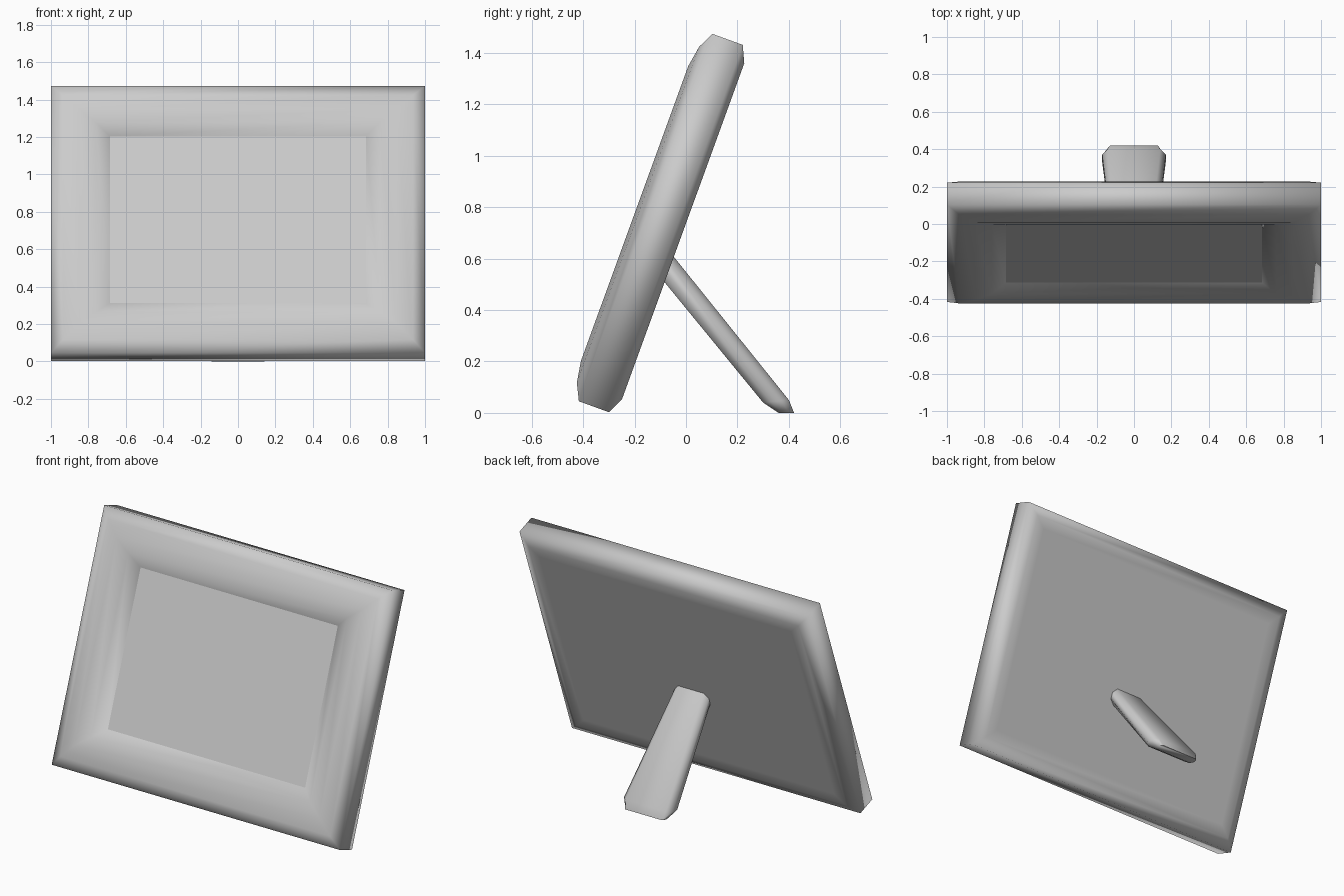
import bpy, bmesh, math
from mathutils import Vector

if "Cube" in bpy.data.objects:
    bpy.data.objects.remove(bpy.data.objects["Cube"])

TILT = math.radians(20)
S, C = math.sin(TILT), math.cos(TILT)
MID_V, HALF_V, HALF_X = 0.66, 0.76, 1.0


def lean(x, v, d):
    """Frame-local (across, up the slope, depth) to world."""
    return Vector((x, v * S + d * C, v * C - d * S))


def rect(ix, iv, d):
    """Rectangular ring inset from the outer edge."""
    hx, hv = HALF_X - ix, HALF_V - iv
    return [lean(sx * hx, MID_V + sv * hv, d)
            for sx, sv in ((-1, -1), (1, -1), (1, 1), (-1, 1))]


def loft(name, rings, cap_start=True, cap_end=True, smooth=80):
    bm = bmesh.new()
    loops = [[bm.verts.new(p) for p in ring] for ring in rings]
    for a, b in zip(loops, loops[1:]):
        n = len(a)
        for i in range(n):
            j = (i + 1) % n
            bm.faces.new((a[i], a[j], b[j], b[i]))
    if cap_start:
        bm.faces.new(loops[0][::-1])
    if cap_end:
        bm.faces.new(loops[-1])
    bmesh.ops.recalc_face_normals(bm, faces=bm.faces[:])
    me = bpy.data.meshes.new(name)
    bm.to_mesh(me)
    bm.free()
    ob = bpy.data.objects.new(name, me)
    bpy.context.collection.objects.link(ob)
    bpy.ops.object.select_all(action='DESELECT')
    ob.select_set(True)
    bpy.context.view_layer.objects.active = ob
    bpy.ops.object.shade_smooth_by_angle(angle=math.radians(smooth))
    return ob


# Frame moulding with closed back: (x inset, slope inset, depth)
profile = [(0.13, 0.13, -0.252), (0.065, 0.065, -0.252), (0, 0, -0.282),
           (0, 0, -0.407), (0.065, 0.065, -0.439), (0.15, 0.15, -0.453),
           (0.24, 0.22, -0.440), (0.315, 0.285, -0.402), (0.325, 0.295, -0.385)]
loft("picture_frame", [rect(*p) for p in profile], cap_end=False)

# Flat picture panel, facing forward
bm = bmesh.new()
bm.faces.new([bm.verts.new(p) for p in rect(0.312, 0.283, -0.400)])
me = bpy.data.meshes.new("picture_panel")
bm.to_mesh(me)
bm.free()
bpy.context.collection.objects.link(bpy.data.objects.new("picture_panel", me))


def leg_ring(upper, lower, w, c):
    """Chamfered cross-section between an upper and a lower (y, z) edge."""
    up, lo = Vector(upper), Vector(lower)
    half = [(w - c, 0), (w, 0.3), (w, 0.7), (w - c, 1)]
    pts = half + [(-x, t) for x, t in reversed(half)]
    return [Vector((x, *up.lerp(lo, t))) for x, t in pts]


# Tapered support leg, its top end buried in the frame
loft("support_leg", [
    leg_ring((-0.09, 0.66), (-0.13, 0.565), 0.112, 0.03),
    leg_ring((0.40, 0.05), (0.30, 0.04), 0.170, 0.03),
    leg_ring((0.42, 0.0), (0.36, 0.0), 0.140, 0.012)])
